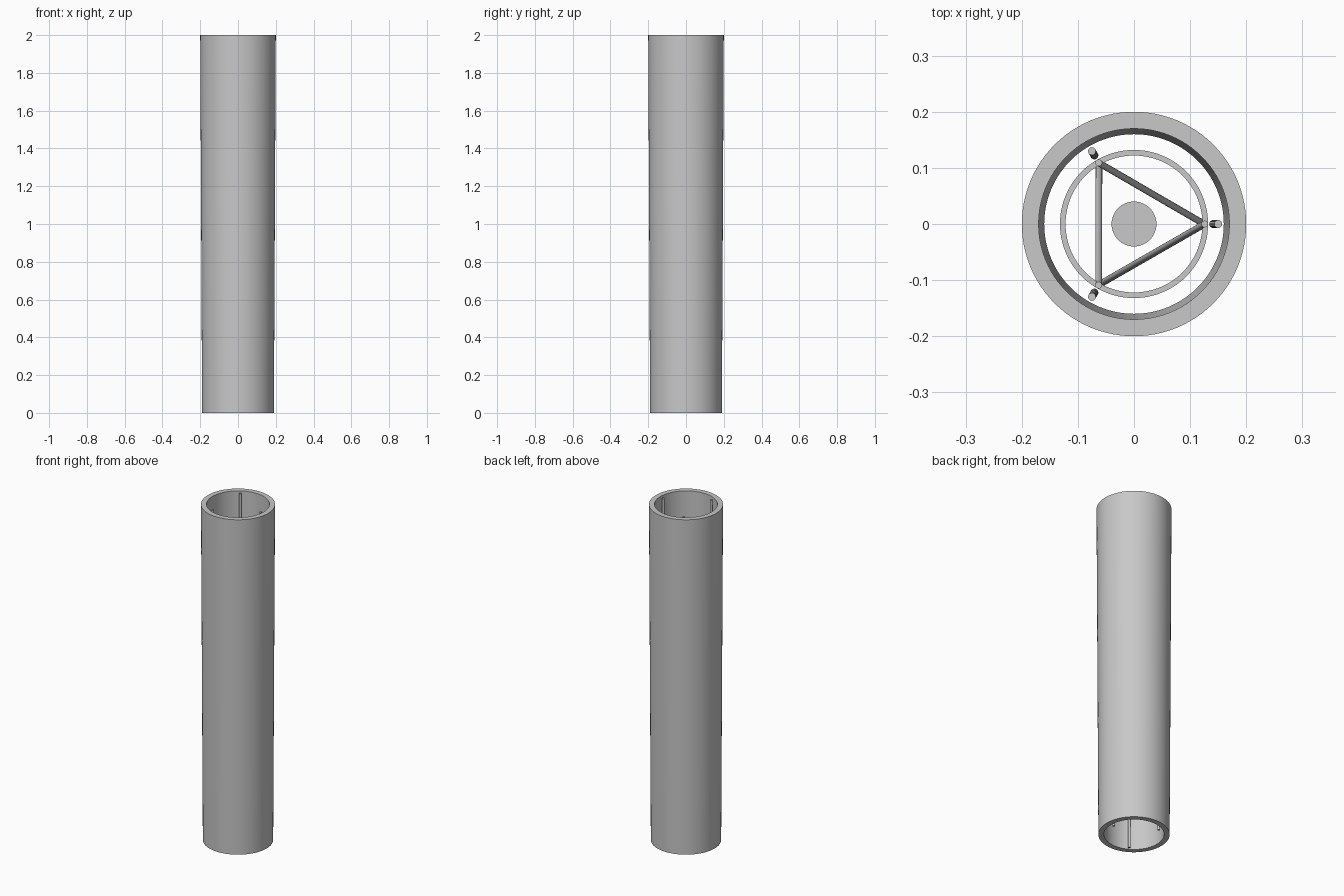
import bpy, bmesh, math
from mathutils import Vector

cube = bpy.data.objects.get("Cube")
if cube:
    bpy.data.objects.remove(cube, do_unlink=True)

grey = bpy.data.materials.new("light_grey")
grey.use_nodes = True
colour = (0.58, 0.58, 0.58, 1)
grey.diffuse_color = colour
grey.node_tree.nodes["Principled BSDF"].inputs["Base Color"].default_value = colour


def finish(name, bm):
    bmesh.ops.recalc_face_normals(bm, faces=bm.faces)
    mesh = bpy.data.meshes.new(name)
    bm.to_mesh(mesh)
    bm.free()
    mesh.materials.append(grey)
    obj = bpy.data.objects.new(name, mesh)
    bpy.context.collection.objects.link(obj)
    bpy.ops.object.select_all(action="DESELECT")
    obj.select_set(True)
    bpy.context.view_layer.objects.active = obj
    bpy.ops.object.shade_smooth_by_angle(angle=math.radians(35))
    return obj


def lathe(name, profile, sides=96):
    """Revolve a closed (radius, height) outline about z."""
    bm = bmesh.new()
    loops = []
    for i in range(sides):
        a = math.tau * i / sides
        loops.append([bm.verts.new((r * math.cos(a), r * math.sin(a), z)) for r, z in profile])
    n = len(profile)
    for i in range(sides):
        here, there = loops[i], loops[(i + 1) % sides]
        for j in range(n):
            k = (j + 1) % n
            bm.faces.new((here[j], there[j], there[k], here[k]))
    return finish(name, bm)


def rod(name, start, end, radius, sides=20):
    """Slanted rod with level ends."""
    bm = bmesh.new()
    bmesh.ops.create_cone(bm, cap_ends=True, segments=sides,
                          radius1=radius, radius2=radius, depth=1)
    for v in bm.verts:
        centre = end if v.co.z > 0 else start
        v.co = Vector((v.co.x, v.co.y, 0)) + centre
    return finish(name, bm)


def polar(radius, degrees, z):
    a = math.radians(degrees)
    return Vector((radius * math.cos(a), radius * math.sin(a), z))


# Tapered open outer tube
lathe("outer_tube", [(0.19, 0), (0.2, 2), (0.17, 2), (0.16, 0)])

# Inner rings that carry the slanted struts
low, high = 0.6, 1.4
for name, z in (("lower_ring", low), ("upper_ring", high)):
    lathe(name, [(0.132, z - 0.01), (0.132, z), (0.122, z), (0.122, z - 0.01)])

# Central disc
bm = bmesh.new()
bmesh.ops.create_cone(bm, cap_ends=True, segments=64, radius1=0.04, radius2=0.04, depth=0.02)
bmesh.ops.translate(bm, verts=bm.verts, vec=(0, 0, 1))
finish("centre_disc", bm)

# Three wall rods following the taper, and three crossing struts
for i in range(3):
    angle = 120 * i
    rod(f"wall_rod_{i + 1}", polar(0.141, angle, 0), polar(0.15, angle, 1.995), 0.007)
    rod(f"cross_strut_{i + 1}", polar(0.125, angle - 120, low),
        polar(0.126, angle, high + 0.005), 0.006)
